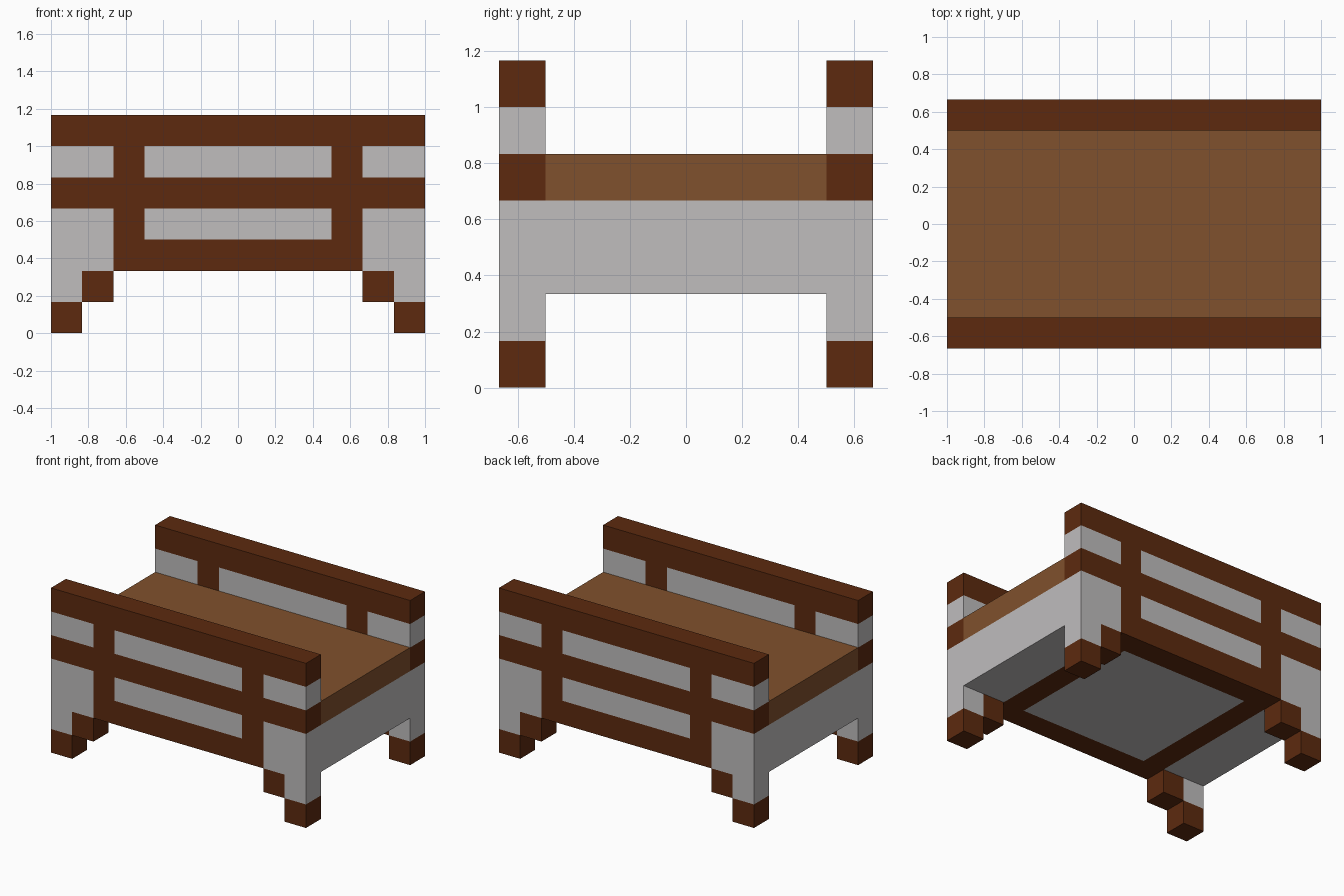
import bpy
import bmesh

UNIT = 1 / 6  # one block

cube = bpy.data.objects.get("Cube")
if cube:
    bpy.data.objects.remove(cube, do_unlink=True)


def make_material(name, rgb):
    mat = bpy.data.materials.new(name)
    mat.use_nodes = True
    colour = (*rgb, 1.0)
    mat.diffuse_color = colour
    mat.node_tree.nodes["Principled BSDF"].inputs["Base Color"].default_value = colour
    return mat


DARK, LIGHT, BROWN = 0, 1, 2
MATERIALS = [
    make_material("dark wood", (0.109, 0.0232, 0.0048)),
    make_material("pale grey", (0.523, 0.509, 0.513)),
    make_material("mid brown", (0.216, 0.082, 0.026)),
]

# Shared block lines, in units, so that neighbouring parts meet cleanly
LINES = [
    [-6, -5, -4, -3, 3, 4, 5, 6],
    [-4, -3, 3, 4],
    [0, 1, 2, 3, 4, 5, 6, 7],
]


# Which part fills a point
def part_at(x, y, z):
    if abs(x) > 6 or abs(y) > 4 or z < 0 or z > 7:
        return None
    side = "front" if y < 0 else "back"
    if abs(y) > 3:
        if z > 2:
            return side + "_panel"
        if abs(x) > 5 or (abs(x) > 4 and z > 1):
            return side + ("_left_leg" if x > 0 else "_right_leg")
        return None
    if 4 < z < 5:
        return "bed_deck"
    if 2 < z < 4:
        return "bed_base"
    return None


# Colour of a block
def colour_at(part, x, z):
    ax = abs(x)
    if part == "bed_deck":
        return BROWN
    if part == "bed_base":
        return DARK if 3 < ax < 4 else LIGHT
    if part.endswith("leg"):
        return DARK if z < 1 or ax < 5 else LIGHT
    rail = z > 6 or 4 < z < 5 or (z < 3 and ax < 4)
    post = 3 < ax < 4
    return DARK if rail or post else LIGHT


# Add the open sides of one block
def add_block(bm, lo, hi, colour):
    mid = [(a + b) / 2 for a, b in zip(lo, hi)]
    for axis in range(3):
        b, c = (axis + 1) % 3, (axis + 2) % 3
        for end, step in ((lo, -0.1), (hi, 0.1)):
            beyond = list(mid)
            beyond[axis] = end[axis] + step
            if part_at(*beyond):
                continue
            corners = []
            for eb, ec in ((lo, lo), (hi, lo), (hi, hi), (lo, hi)):
                p = [0, 0, 0]
                p[axis], p[b], p[c] = end[axis], eb[b], ec[c]
                corners.append(bm.verts.new([v * UNIT for v in p]))
            if step < 0:
                corners.reverse()
            bm.faces.new(corners).material_index = colour


def build_part(name):
    bm = bmesh.new()
    xs, ys, zs = (list(zip(line, line[1:])) for line in LINES)
    for x0, x1 in xs:
        for y0, y1 in ys:
            for z0, z1 in zs:
                x, y, z = (x0 + x1) / 2, (y0 + y1) / 2, (z0 + z1) / 2
                # the wide middle column is centred on y = 0
                if part_at(x, y, z) == name:
                    add_block(bm, (x0, y0, z0), (x1, y1, z1), colour_at(name, x, z))
    bmesh.ops.remove_doubles(bm, verts=bm.verts[:], dist=1e-4)
    mesh = bpy.data.meshes.new(name)
    for mat in MATERIALS:
        mesh.materials.append(mat)
    bm.to_mesh(mesh)
    bm.free()
    bpy.context.collection.objects.link(bpy.data.objects.new(name, mesh))


# Bed body, then a panel and two stepped legs at each side
build_part("bed_deck")
build_part("bed_base")
for side in ("front", "back"):
    build_part(side + "_panel")
    for hand in ("left", "right"):
        build_part(f"{side}_{hand}_leg")
